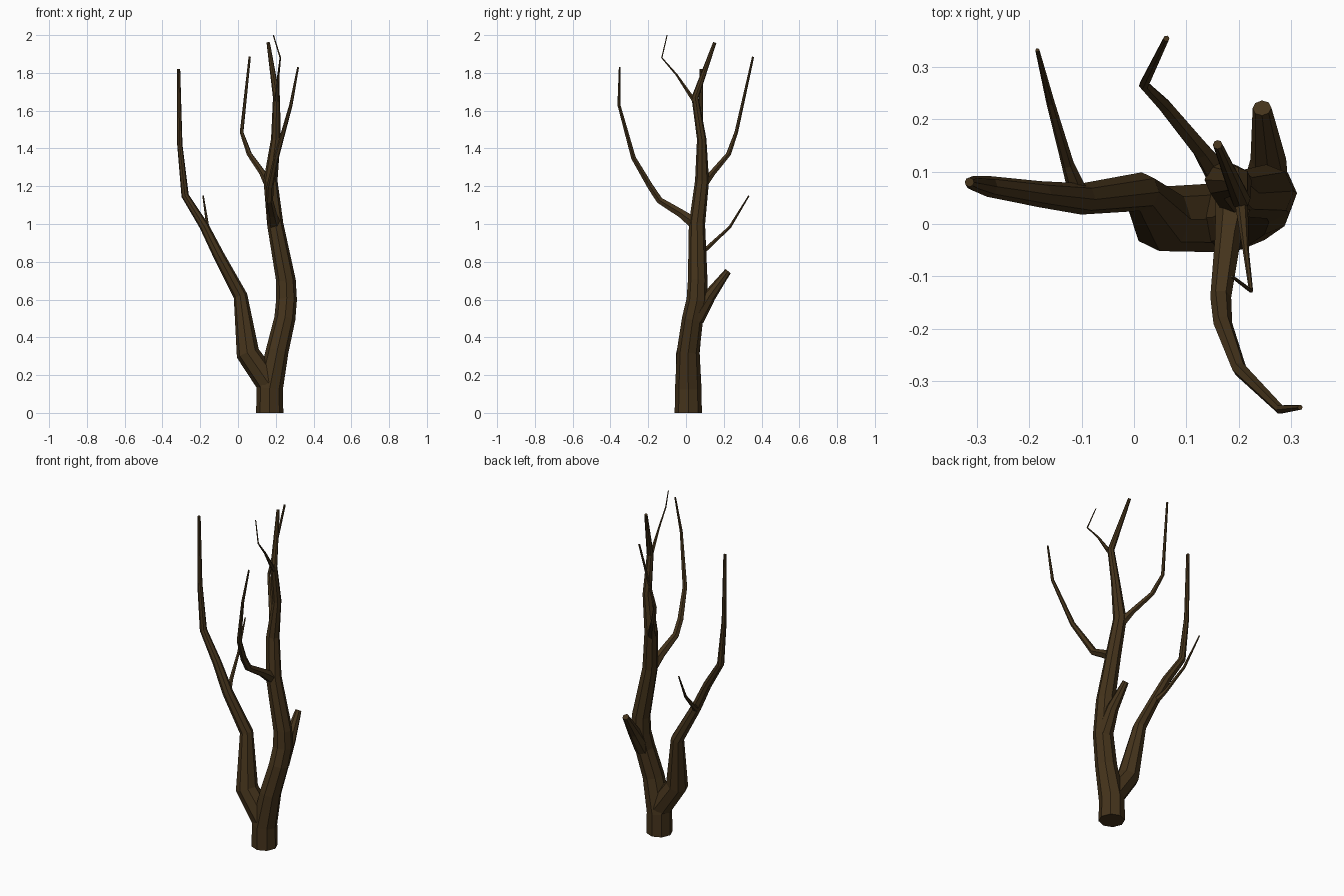
import bpy, bmesh, math
from mathutils import Vector

bark = bpy.data.materials.new("bark")
bark.diffuse_color = (0.058, 0.033, 0.011, 1)


def limb(name, rings, sides, cap_start=False):
    """Faceted tapered tube; rings are (x, y, z, radius)."""
    pts = [Vector(r[:3]) for r in rings]
    dirs = []
    for i in range(len(pts)):
        d = Vector()
        if i > 0:
            d += (pts[i] - pts[i - 1]).normalized()
        if i < len(pts) - 1:
            d += (pts[i + 1] - pts[i]).normalized()
        dirs.append(d.normalized())
    bm = bmesh.new()
    side = Vector((1, 0, 0))
    if abs(dirs[0].x) > 0.8:
        side = Vector((0, 1, 0))
    loops = []
    for p, d, r in zip(pts, dirs, rings):
        side = (side - d * side.dot(d)).normalized()   # carry frame along
        other = d.cross(side)
        loops.append([bm.verts.new(p + r[3] * (side * math.cos(a) + other * math.sin(a)))
                      for a in (2 * math.pi * k / sides for k in range(sides))])
    for a, b in zip(loops, loops[1:]):
        for k in range(sides):
            n = (k + 1) % sides
            bm.faces.new((a[k], a[n], b[n], b[k]))
    bm.faces.new(loops[-1])
    if cap_start:
        bm.faces.new(loops[0][::-1])
    me = bpy.data.meshes.new(name)
    bm.to_mesh(me)
    bm.free()
    me.materials.append(bark)
    ob = bpy.data.objects.new(name, me)
    bpy.context.collection.objects.link(ob)
    return ob


# Main trunk, from ground to upper tip
limb("trunk", [
    (0.168, 0.012, 0, 0.072), (0.168, 0.012, 0.13, 0.07), (0.208, 0.012, 0.33, 0.06),
    (0.248, 0.035, 0.50, 0.056), (0.257, 0.058, 0.60, 0.055), (0.254, 0.062, 0.70, 0.052),
    (0.197, 0.058, 1.00, 0.043), (0.172, 0.085, 1.23, 0.037), (0.200, 0.083, 1.45, 0.025),
    (0.204, 0.048, 1.67, 0.019), (0.160, 0.152, 1.96, 0.009)], 8, True)

# Large left fork
limb("left_fork", [
    (0.160, 0.012, 0.16, 0.066), (0.052, 0.010, 0.315, 0.062), (0.013, 0.062, 0.62, 0.037),
    (-0.100, 0.048, 0.83, 0.030), (-0.180, 0.057, 0.99, 0.025), (-0.280, 0.072, 1.15, 0.020),
    (-0.308, 0.078, 1.42, 0.014), (-0.315, 0.080, 1.82, 0.009)], 8)

# Twig on the left fork
limb("left_twig", [
    (-0.105, 0.055, 0.83, 0.020), (-0.127, 0.115, 0.875, 0.012),
    (-0.160, 0.233, 0.985, 0.008), (-0.185, 0.333, 1.15, 0.004)], 6)

# Broken stub at the back
limb("back_stub", [
    (0.250, 0.050, 0.50, 0.048), (0.257, 0.125, 0.62, 0.034), (0.245, 0.222, 0.75, 0.018)], 8)

# Branch reaching forward
limb("front_branch", [
    (0.192, 0.050, 1.00, 0.036), (0.180, -0.025, 1.055, 0.025), (0.166, -0.140, 1.125, 0.020),
    (0.170, -0.190, 1.20, 0.018), (0.202, -0.278, 1.35, 0.014), (0.280, -0.355, 1.63, 0.009),
    (0.318, -0.351, 1.83, 0.005)], 6)

# Branch reaching back
limb("back_branch", [
    (0.165, 0.090, 1.21, 0.027), (0.130, 0.140, 1.27, 0.018), (0.060, 0.225, 1.37, 0.014),
    (0.019, 0.266, 1.485, 0.010), (0.062, 0.355, 1.885, 0.006)], 6)

# Thin twig near the top
limb("top_twig", [
    (0.205, 0.045, 1.65, 0.013), (0.214, -0.050, 1.79, 0.006),
    (0.224, -0.128, 1.88, 0.004), (0.187, -0.100, 2.00, 0.003)], 6)
